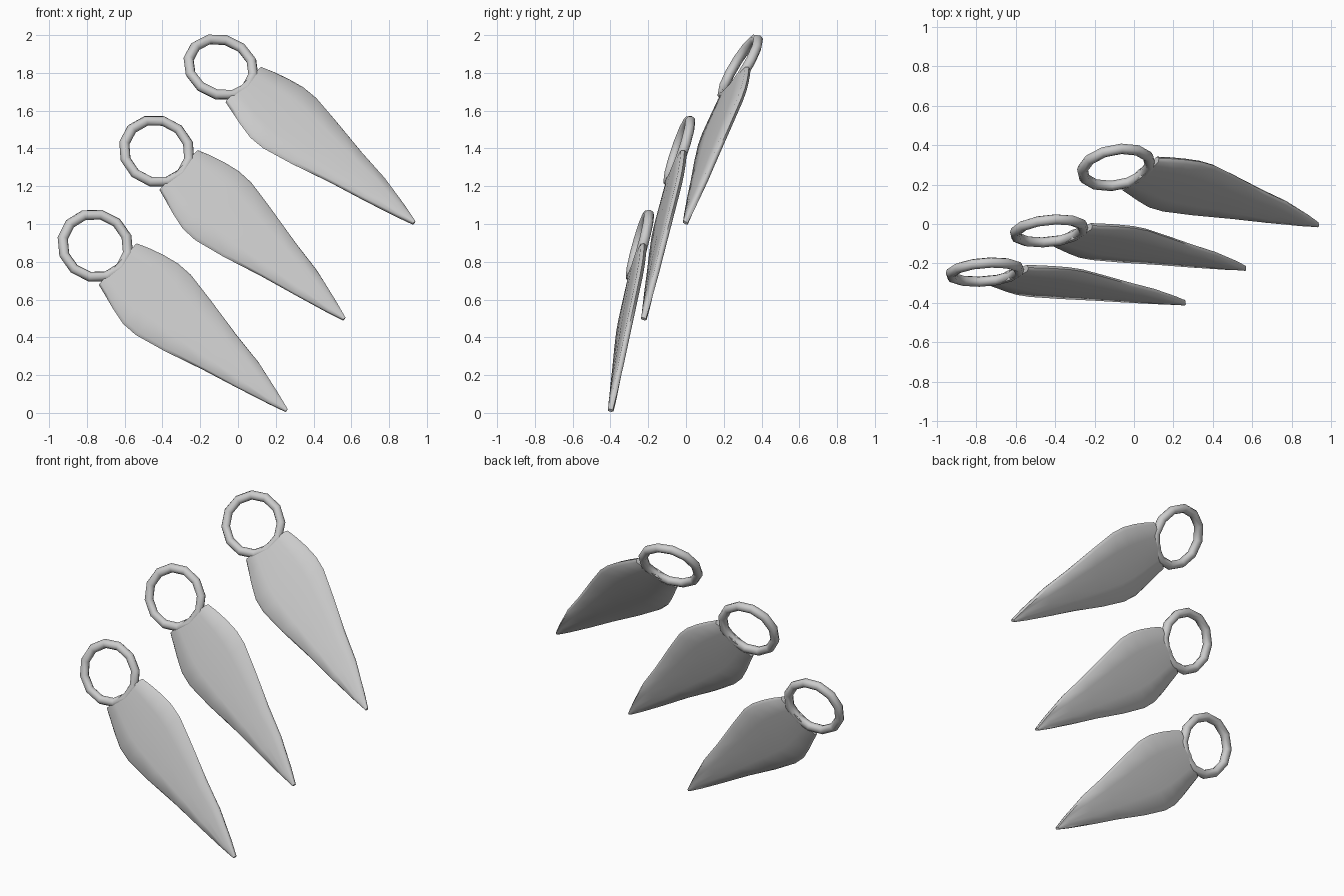
import bpy
import bmesh
from math import cos, sin, pi, radians
from mathutils import Vector, Matrix

cube = bpy.data.objects.get("Cube")
if cube:
    bpy.data.objects.remove(cube)

steel = bpy.data.materials.new("grey_steel")
steel.use_nodes = True
colour = (0.6, 0.6, 0.6, 1)
steel.diffuse_color = colour
steel.node_tree.nodes["Principled BSDF"].inputs["Base Color"].default_value = colour


def skin(name, sections, frame, closed):
    """Bridge matching cross-sections into one smooth surface."""
    bm = bmesh.new()
    rows = [[bm.verts.new(p) for p in s] for s in sections]
    pairs = list(zip(rows, rows[1:]))
    if closed:
        pairs.append((rows[-1], rows[0]))
    for a, b in pairs:
        for i in range(len(a)):
            j = (i + 1) % len(a)
            bm.faces.new((a[i], a[j], b[j], b[i]))
    if not closed:
        bm.faces.new(rows[0])
        bm.faces.new(rows[-1])
    bmesh.ops.recalc_face_normals(bm, faces=bm.faces)
    mesh = bpy.data.meshes.new(name)
    bm.to_mesh(mesh)
    bm.free()
    mesh.materials.append(steel)
    obj = bpy.data.objects.new(name, mesh)
    bpy.context.collection.objects.link(obj)
    obj.matrix_world = frame
    bpy.ops.object.select_all(action='DESELECT')
    obj.select_set(True)
    bpy.context.view_layer.objects.active = obj
    bpy.ops.object.shade_smooth_by_angle(angle=radians(65))


# Blade stations: distance from ring centre, upper and lower half width, thickness
STATIONS = [
    (0.155, 0.158, 0.150, 1.0), (0.22, 0.182, 0.172, 1.0),
    (0.30, 0.205, 0.200, 1.0), (0.39, 0.222, 0.225, 1.0),
    (0.48, 0.221, 0.226, 1.0), (0.65, 0.186, 0.190, 0.95),
    (0.87, 0.136, 0.130, 0.9), (1.06, 0.100, 0.085, 0.85),
    (1.25, 0.042, 0.036, 0.75), (1.345, 0.008, 0.008, 0.6),
]
# Cross-section: share of half width, height; flat front, ridged back
PROFILE = [
    (1, 0), (0.93, 0.017), (0.5, 0.022), (0, 0.025), (-0.5, 0.022), (-0.93, 0.017),
    (-1, 0), (-0.93, -0.017), (-0.45, -0.018), (0, -0.027), (0.45, -0.018), (0.93, -0.017),
]


def blade_sections():
    return [[(u, v * (top if v > 0 else low), n * t) for v, n in PROFILE]
            for u, top, low, t in STATIONS]


def ring_sections(major=0.172, tube=0.027, sides=12, tube_sides=8):
    out = []
    for i in range(sides):
        a = 2 * pi * i / sides
        loop = []
        for k in range(tube_sides):
            b = 2 * pi * k / tube_sides
            r = major + tube * cos(b)
            loop.append((r * cos(a) * 1.04, r * sin(a), tube * sin(b)))
        out.append(loop)
    return out


# Each knife: ring centre, tip offset in x and z, lean of its plane along x and z
KNIVES = {
    "lower": ((-0.755, -0.244, 0.885), 1.015, -0.875, 0.088, 0.28),
    "middle": ((-0.43, -0.035, 1.385), 0.995, -0.89, 0.114, 0.34),
    "upper": ((-0.09, 0.287, 1.83), 1.03, -0.83, 0.213, 0.617),
}
for name, (centre, dx, dz, lean_x, lean_z) in KNIVES.items():
    along = Vector((dx, lean_x * dx + lean_z * dz, dz)).normalized()
    normal = Vector((lean_x, -1, lean_z)).normalized()
    across = normal.cross(along)
    frame = Matrix.Translation(centre) @ Matrix((along, across, normal)).transposed().to_4x4()
    skin(name + "_blade", blade_sections(), frame, False)
    skin(name + "_finger_ring", ring_sections(), frame, True)
